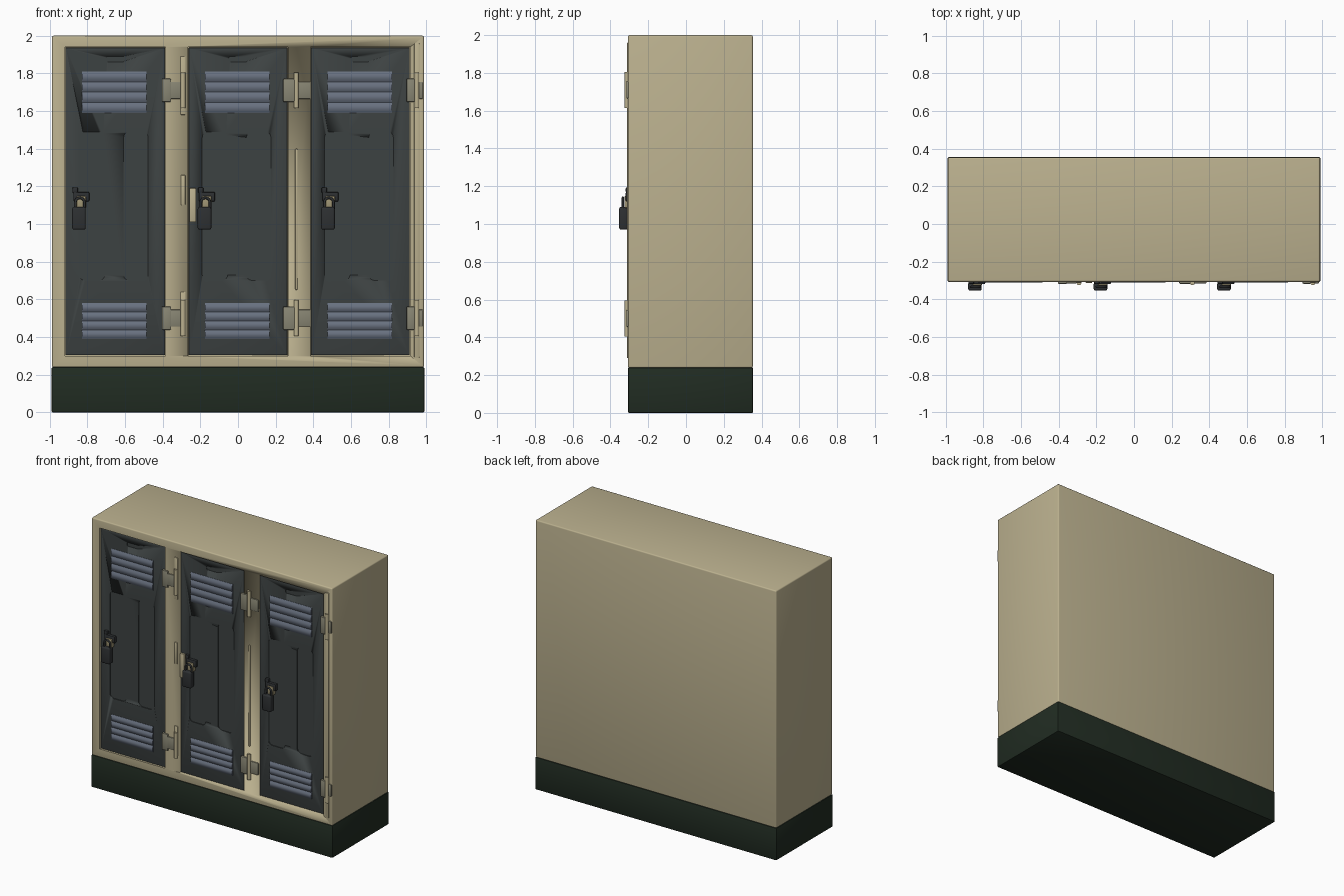
import bpy, bmesh, math
from mathutils import Vector

if "Cube" in bpy.data.objects:
    bpy.data.objects.remove(bpy.data.objects["Cube"])

FRONT, BACK, W = -0.307, 0.355, 0.99
DOOR_Y = FRONT + 0.008          # outer face of the doors


def mat(name, rgb):
    m = bpy.data.materials.new(name)
    m.diffuse_color = (*rgb, 1)
    m.use_nodes = True
    m.node_tree.nodes["Principled BSDF"].inputs["Base Color"].default_value = m.diffuse_color
    return m


CREAM = mat("cream_paint", (0.50, 0.44, 0.275))
DOOR = mat("charcoal_door", (0.046, 0.054, 0.054))
VENT = mat("blue_grey_vent", (0.14, 0.165, 0.215))
BASE = mat("dark_green_base", (0.015, 0.025, 0.016))
HINGE = mat("khaki_hinge", (0.25, 0.24, 0.175))
LOCK = mat("dark_lock_metal", (0.027, 0.030, 0.032))
BRASS = mat("pale_brass", (0.36, 0.31, 0.18))


def finish(name, bm, m):
    bmesh.ops.recalc_face_normals(bm, faces=bm.faces)
    me = bpy.data.meshes.new(name)
    bm.to_mesh(me)
    bm.free()
    me.materials.append(m)
    ob = bpy.data.objects.new(name, me)
    bpy.context.collection.objects.link(ob)
    bpy.ops.object.select_all(action='DESELECT')
    bpy.context.view_layer.objects.active = ob
    ob.select_set(True)
    bpy.ops.object.shade_smooth_by_angle(angle=math.radians(40))
    return ob


def box(name, x, y, z, m, bevel=0, seg=2, upright=False):
    """Box from (min, max) ranges; upright bevels only the edges along y."""
    bm = bmesh.new()
    bmesh.ops.create_cube(bm, size=1)
    for v in bm.verts:
        v.co = Vector([(r[0] + r[1]) / 2 + c * (r[1] - r[0]) for r, c in zip((x, y, z), v.co)])
    if bevel:
        edges = [e for e in bm.edges
                 if not upright or abs(e.verts[0].co.y - e.verts[1].co.y) > 1e-5]
        bmesh.ops.bevel(bm, geom=edges, offset=bevel, segments=seg, profile=0.5, affect='EDGES')
    return finish(name, bm, m)


def prism(name, pts, x, m):
    """Profile of (y, z) points extruded along x."""
    bm = bmesh.new()
    f = bm.faces.new([bm.verts.new((x[0], *p)) for p in pts])
    new = bmesh.ops.extrude_face_region(bm, geom=[f])["geom"]
    bmesh.ops.translate(bm, vec=(x[1] - x[0], 0, 0),
                        verts=[g for g in new if isinstance(g, bmesh.types.BMVert)])
    return finish(name, bm, m)


def rod(name, centre, r, length, m):
    """Vertical cylinder."""
    bm = bmesh.new()
    bmesh.ops.create_cone(bm, cap_ends=True, segments=14, radius1=r, radius2=r, depth=length)
    bmesh.ops.translate(bm, vec=centre, verts=bm.verts)
    return finish(name, bm, m)


def cut(ob, cutters):
    for c in cutters:
        c.hide_render = True
        mod = ob.modifiers.new("cut", 'BOOLEAN')
        mod.operation, mod.solver, mod.object = 'DIFFERENCE', 'EXACT', c
        bpy.ops.object.select_all(action='DESELECT')
        bpy.context.view_layer.objects.active = ob
        ob.select_set(True)
        bpy.ops.object.modifier_apply(modifier=mod.name)
        bpy.data.objects.remove(c)


def vent(name, x, z0, z1):
    """Louvre plate with four rounded ribs."""
    pts, n, steps = [(DOOR_Y + 0.005, z0)], 4, 7
    h = (z1 - z0) / n
    for i in range(n):
        for k in range(steps + (i == n - 1)):
            t = k / steps
            pts.append((DOOR_Y - 0.002 - 0.009 * math.sin(math.pi * t), z0 + (i + t) * h))
    pts.append((DOOR_Y + 0.005, z1))
    prism(name, pts, x, VENT)


def shackle(name, x, z, r, leg):
    """Bent rod of the padlock."""
    cu = bpy.data.curves.new(name, 'CURVE')
    cu.dimensions, cu.bevel_depth, cu.bevel_resolution = '3D', 0.007, 2
    arc = [(x + r * math.cos(a), z + leg + r * math.sin(a))
           for a in [math.pi * i / 8 for i in range(9)]]
    path = [(x + r, z)] + arc + [(x - r, z)]
    sp = cu.splines.new('POLY')
    sp.points.add(len(path) - 1)
    for p, (px, pz) in zip(sp.points, path):
        p.co = (px, FRONT - 0.027, pz, 1)
    cu.materials.append(LOCK)
    ob = bpy.data.objects.new(name, cu)
    bpy.context.collection.objects.link(ob)


# Plinth and cabinet
box("base_plinth", (-W, W), (FRONT, BACK), (0, 0.24), BASE, 0.006)
cabinet = box("cabinet_body", (-W + 0.002, W - 0.002), (FRONT, BACK - 0.001), (0.238, 2), CREAM, 0.009, 3)
DOORS = [(-0.92, -0.385), (-0.265, 0.265), (0.385, 0.915)]
cut(cabinet, [box("recess", d, (FRONT - 0.05, FRONT + 0.03), (0.30, 1.94), CREAM) for d in DOORS])

# Hinge leaf range, trim strip centre and lock centre for each door
HINGES = [((-0.405, -0.305), -0.292), ((0.24, 0.385), 0.310), ((0.895, 0.984), 0.950)]
LOCKS = [-0.845, -0.178, 0.478]

for i, ((x0, x1), (leaf, strip), lx) in enumerate(zip(DOORS, HINGES, LOCKS), 1):
    c = (x0 + x1) / 2
    # Door with two pressed panels and a label slot
    door = box(f"door_{i}", (x0 + 0.003, x1 - 0.003), (DOOR_Y, FRONT + 0.031), (0.303, 1.937), DOOR, 0.003)
    dents = [box("dent", (c + a, c + b), (DOOR_Y - 0.03, DOOR_Y + 0.006), (0.70, 1.49), DOOR, 0.03, 4, True)
             for a, b in ((-0.19, -0.055), (0.045, 0.175))]
    dents.append(box("slot", (c - 0.05, c + 0.05), (DOOR_Y - 0.03, DOOR_Y + 0.004), (1.86, 1.89),
                     DOOR, 0.012, 3, True))
    cut(door, dents)

    # Louvres
    vx = (c - 0.175, c + 0.167)
    vent(f"upper_vent_{i}", vx, 1.59, 1.81)
    vent(f"lower_vent_{i}", vx, 0.39, 0.58)

    # Hinges
    for part, z in (("upper", 1.71), ("lower", 0.50)):
        mid = (leaf[0] + leaf[1]) / 2
        box(f"{part}_hinge_leaf_{i}", leaf, (FRONT - 0.008, FRONT + 0.01), (z - 0.045, z + 0.045), HINGE, 0.004)
        box(f"{part}_hinge_knuckle_{i}", (leaf[0], mid), (FRONT - 0.011, FRONT + 0.012),
            (z - 0.062, z + 0.062), HINGE, 0.006)
        rod(f"{part}_hinge_pin_{i}", (strip, FRONT - 0.005, z), 0.013, 0.19, CREAM)

    # Hasp, staple and padlock
    box(f"hasp_plate_{i}", (lx - 0.03, lx + 0.055), (FRONT - 0.012, DOOR_Y + 0.004), (1.12, 1.17), LOCK, 0.005)
    box(f"hasp_tongue_{i}", (lx - 0.012, lx + 0.037), (FRONT - 0.019, DOOR_Y + 0.004), (1.085, 1.148), BRASS, 0.005)
    box(f"latch_knob_{i}", (lx - 0.035, lx - 0.005), (FRONT - 0.012, DOOR_Y + 0.004), (1.165, 1.195), LOCK, 0.007)
    shackle(f"padlock_shackle_{i}", lx + 0.005, 1.07, 0.024, 0.045)
    box(f"padlock_body_{i}", (lx - 0.036, lx + 0.036), (-0.354, FRONT - 0.002), (0.97, 1.09), LOCK, 0.01, 3)

# Thin trim strips on the posts and the strike plate of the middle door
for n, x, hw, z in (("middle_post_strip", 0.310, 0.006, (0.65, 1.40)),
                    ("right_post_strip", 0.950, 0.014, (0.29, 1.96)),
                    ("left_post_upper_strip", -0.292, 0.014, (1.58, 1.89)),
                    ("left_post_lower_strip", -0.292, 0.014, (0.42, 0.64)),
                    ("left_post_catch", -0.292, 0.012, (1.10, 1.26)),
                    ("strike_plate", -0.240, 0.018, (1.01, 1.19))):
    box(n, (x - hw, x + hw), (FRONT - 0.006, FRONT + 0.012), z, CREAM, 0.004)
